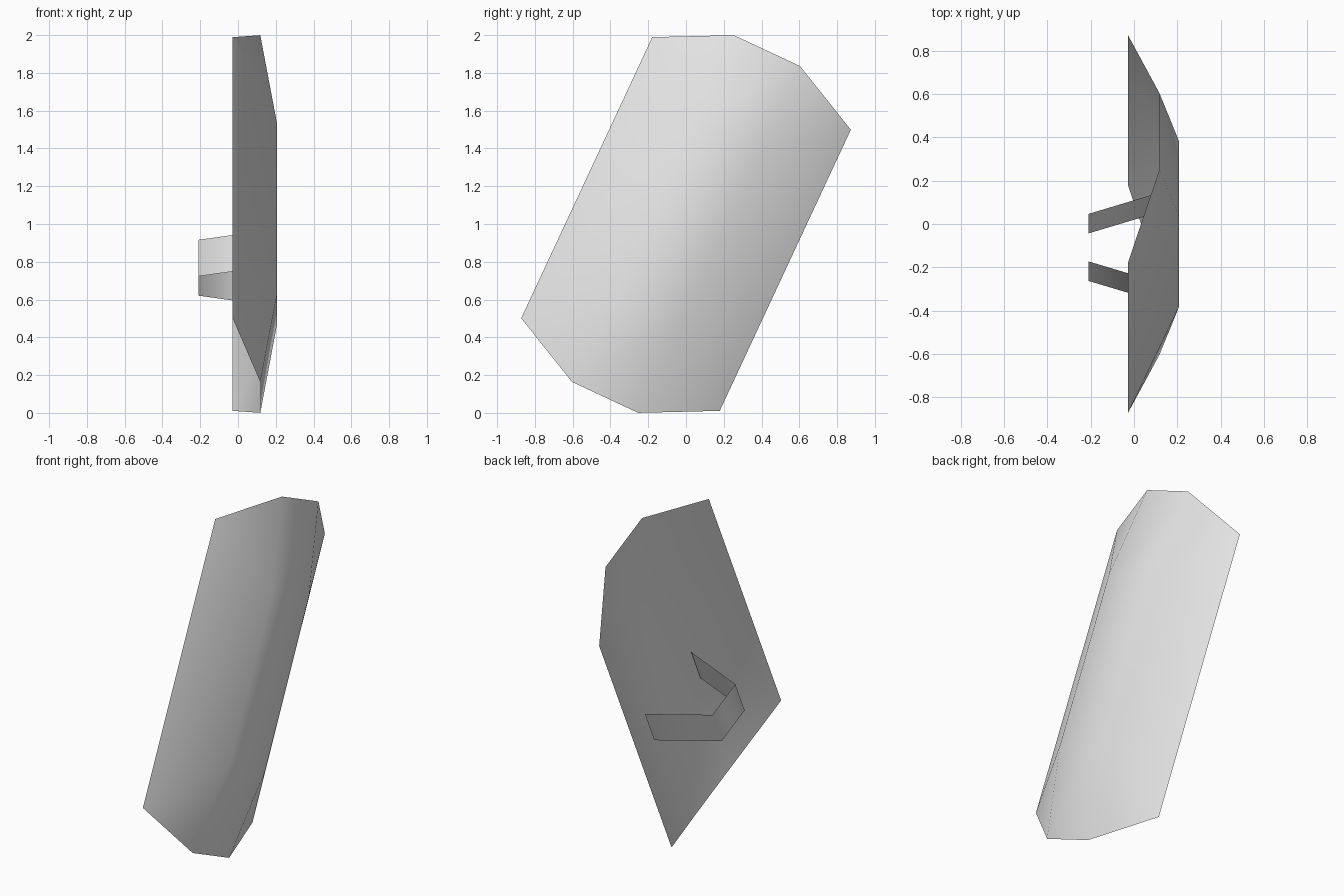
import bpy, bmesh, math

if "Cube" in bpy.data.objects:
    bpy.data.objects.remove(bpy.data.objects["Cube"])

TILT = math.radians(25)   # the shield leans sideways in the yz plane


def material(name, color):
    m = bpy.data.materials.new(name)
    m.diffuse_color = (*color, 1)
    m.use_nodes = True
    m.node_tree.nodes["Principled BSDF"].inputs["Base Color"].default_value = m.diffuse_color
    return m


def sheet(name, columns, mat):
    """Open sheet from columns of (x, y, z) points, lowest point first."""
    bm = bmesh.new()
    cols = [[bm.verts.new(p) for p in col] for col in columns]
    for a, b in zip(cols, cols[1:]):
        if len(a) == len(b):
            for i in range(len(a) - 1):
                bm.faces.new((a[i], b[i], b[i + 1], a[i + 1]))
        else:
            # side panel: two edge points against four inner points
            left = len(a) == 2
            e, q = (a, b) if left else (b, a)
            for f in ((e[0], q[0], q[1]), (e[0], q[1], q[2], e[1]), (e[1], q[2], q[3])):
                bm.faces.new(f if left else f[::-1])
    mesh = bpy.data.meshes.new(name)
    bm.to_mesh(mesh)
    bm.free()
    mesh.materials.append(mat)
    ob = bpy.data.objects.new(name, mesh)
    bpy.context.collection.objects.link(ob)
    ob.location = (0, 0, 1)
    ob.rotation_euler = (-TILT, 0, 0)
    return ob


grey = material("light grey", (0.8, 0.8, 0.8))


# Curved plate: straight outer edges, raised middle, ends bent back
def edge(y):
    return [(-0.028, y, z) for z in (-0.821, 0.821)]


def ridge(y):
    return [(x, y, z) for x, z in ((0.118, -1.013), (0.207, -0.495),
                                   (0.207, 0.495), (0.118, 1.013))]


plate = sheet("shield_plate", [edge(-0.58), ridge(-0.193), ridge(0.193), edge(0.58)], grey)
plate.data.shade_smooth()

# Hand strap: one band bent into a U behind the plate
band = [(0.165, -0.245), (-0.21, -0.121), (-0.21, 0.121), (0.165, 0.245)]
strap = sheet("hand_strap",
              [[(x, y, z) for z in (-0.362, -0.149)] for x, y in band], grey)
strap.data.flip_normals()
strap.data.shade_smooth()
